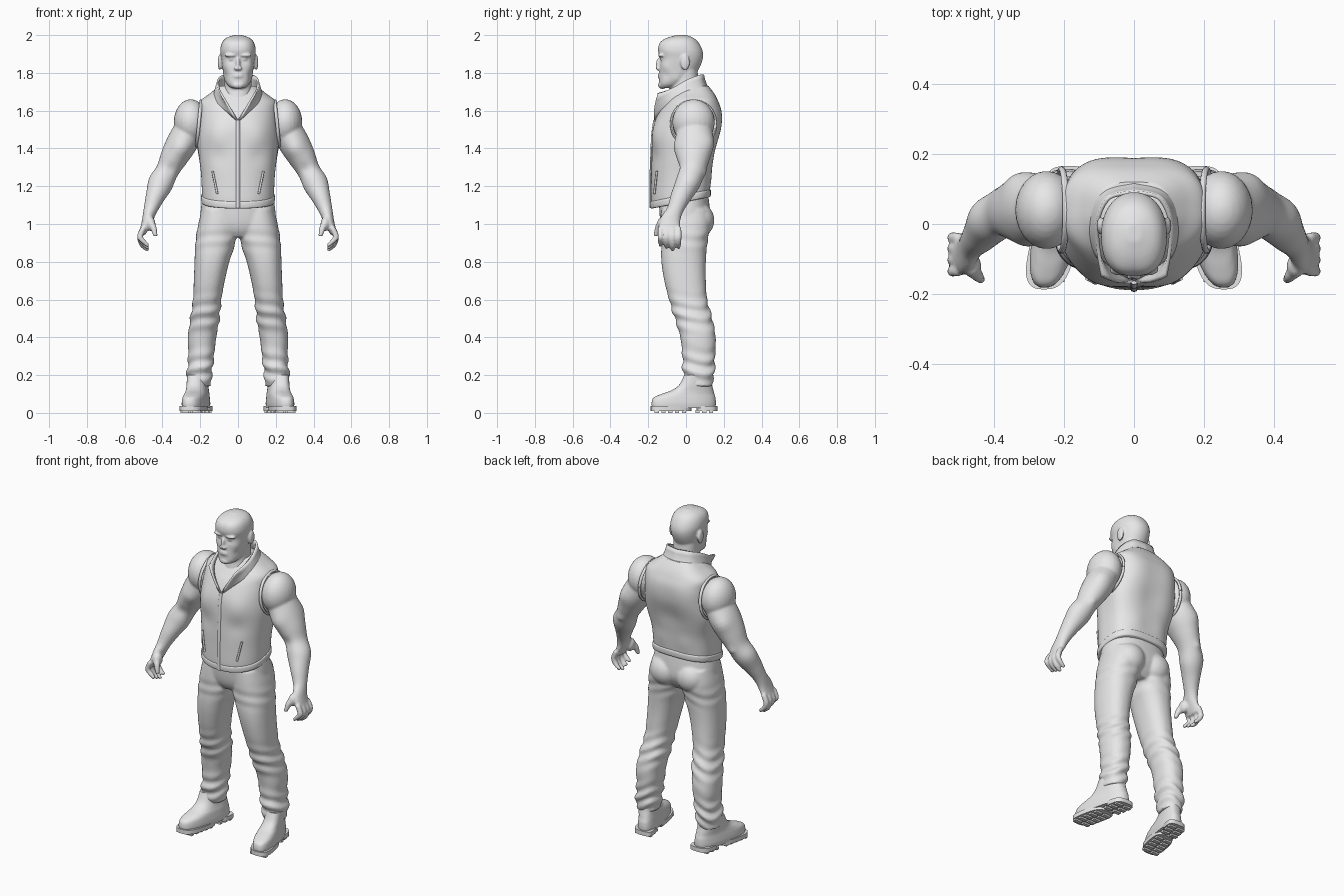
import bpy, bmesh, math
from mathutils import Vector, Matrix

cube = bpy.data.objects.get("Cube")
if cube:
    bpy.data.objects.remove(cube, do_unlink=True)

grey = bpy.data.materials.new("plain_grey")
grey.use_nodes = True
grey.diffuse_color = (0.8, 0.8, 0.8, 1)
for node in grey.node_tree.nodes:
    if node.type == 'BSDF_PRINCIPLED':
        node.inputs["Base Color"].default_value = grey.diffuse_color


def spline(rows, steps):
    """Smoothly interpolate a short list of rows."""
    out, last = [], len(rows) - 1
    for i in range(last):
        quad = [rows[max(i - 1, 0)], rows[i], rows[i + 1], rows[min(i + 2, last)]]
        for k in range(steps):
            t = k / steps
            out.append([(2*q + (r - p)*t + (2*p - 5*q + 4*r - s)*t*t + (3*q - p - 3*r + s)*t**3) / 2
                        for p, q, r, s in zip(*quad)])
    out.append(list(rows[last]))
    return out


def skin(bm, rings):
    """Bridge point rings into a closed skin with capped ends."""
    loops = [[bm.verts.new(point) for point in ring] for ring in rings]
    count = len(loops[0])
    for low, high in zip(loops, loops[1:]):
        for i in range(count):
            j = (i + 1) % count
            bm.faces.new((low[i], low[j], high[j], high[i]))
    bm.faces.new(loops[0][::-1])
    bm.faces.new(loops[-1])


def power(value, exponent):
    return math.copysign(abs(value) ** (2 / exponent), value)


def loft(bm, rows, front=2.3, back=2.3, steps=5, segs=48, warp=None):
    """Stack horizontal sections: height, centre x, half width, front y, back y."""
    rings = []
    for z, cx, rx, yf, yb in spline(rows, steps):
        ring = []
        for i in range(segs):
            a = math.tau * i / segs
            c, s = math.cos(a), math.sin(a)
            shape = back if s > 0 else front
            point = Vector((cx + rx * power(c, shape),
                            (yf + yb) / 2 + (yb - yf) / 2 * power(s, shape), z))
            ring.append(warp(point, c, s) if warp else point)
        rings.append(ring)
    skin(bm, rings)


def tube(bm, rows, axis=(0, 1, 0), steps=5, segs=20):
    """Sweep an oval along a path: x, y, z, radius across, radius along axis."""
    path = spline(rows, steps)
    rings = []
    for i, (x, y, z, ra, rb) in enumerate(path):
        ahead, behind = path[min(i + 1, len(path) - 1)], path[max(i - 1, 0)]
        t = (Vector(ahead[:3]) - Vector(behind[:3])).normalized()
        u = t.cross(Vector(axis)).normalized()
        v = t.cross(u)
        rings.append([Vector((x, y, z)) + u * ra * math.cos(math.tau * k / segs)
                      + v * rb * math.sin(math.tau * k / segs) for k in range(segs)])
    skin(bm, rings)


def blob(bm, centre, radii):
    matrix = Matrix.Translation(centre) @ Matrix.Diagonal((*radii, 1))
    bmesh.ops.create_uvsphere(bm, u_segments=24, v_segments=16, radius=1, matrix=matrix)


def sculpt(bm, x, y, z, reach, amount):
    """Swell or hollow the surface softly on both sides of the body."""
    bmesh.ops.recalc_face_normals(bm, faces=bm.faces)
    bm.normal_update()
    for v in bm.verts:
        spot = Vector((abs(v.co.x), v.co.y, v.co.z)) - Vector((x, y, z))
        v.co += v.normal * amount * math.exp(-spot.length_squared / reach ** 2)


def mirror(bm):
    copy = bmesh.ops.duplicate(bm, geom=bm.verts[:] + bm.edges[:] + bm.faces[:])
    for item in copy["geom"]:
        if isinstance(item, bmesh.types.BMVert):
            item.co.x *= -1


def finish(name, bm, voxel=0, pair=False):
    """Make the object, or a left and right pair, with an optional fused skin."""
    for side in ("left_", "right_") if pair else ("",):
        if side == "right_":
            bmesh.ops.scale(bm, vec=(-1, 1, 1), verts=bm.verts)
        bmesh.ops.recalc_face_normals(bm, faces=bm.faces)
        mesh = bpy.data.meshes.new(side + name)
        bm.to_mesh(mesh)
        mesh.materials.append(grey)
        obj = bpy.data.objects.new(side + name, mesh)
        bpy.context.collection.objects.link(obj)
        bpy.ops.object.select_all(action='DESELECT')
        obj.select_set(True)
        bpy.context.view_layer.objects.active = obj
        bpy.ops.object.shade_smooth_by_angle(angle=math.radians(50))
        if voxel:
            fuse = obj.modifiers.new("fuse", 'REMESH')
            fuse.mode, fuse.voxel_size, fuse.use_smooth_shade = 'VOXEL', voxel, True
            soft = obj.modifiers.new("soften", 'SMOOTH')
            soft.factor, soft.iterations = 0.5, 3
    bm.free()


# Head with face, ears and neck
bm = bmesh.new()
loft(bm, [(1.72, 0, .035, -.135, -.07), (1.74, 0, .058, -.142, -.02), (1.78, 0, .074, -.142, .04),
          (1.83, 0, .083, -.14, .073), (1.88, 0, .09, -.139, .09), (1.92, 0, .094, -.147, .087),
          (1.96, 0, .085, -.135, .067), (1.985, 0, .062, -.1, .04), (2, 0, .02, -.05, 0)], 2.5, 2.1)
for spot in [(.035, -.14, 1.872, .017, -.012), (.06, -.11, 1.835, .025, .005), (.055, -.1, 1.79, .02, -.006),
             (.03, -.13, 1.95, .04, .004), (.08, -.05, 1.76, .025, .005)]:
    sculpt(bm, *spot)
blob(bm, (.038, -.13, 1.893), (.035, .019, .009))
blob(bm, (.034, -.128, 1.872), (.013, .01, .008))
blob(bm, (.096, -.005, 1.855), (.011, .025, .042))
blob(bm, (.01, -.148, 1.824), (.011, .013, .01))
mirror(bm)
blob(bm, (0, -.143, 1.845), (.012, .017, .035))
blob(bm, (0, -.125, 1.735), (.036, .024, .02))
for lip in (1.779, 1.791):
    blob(bm, (0, -.138, lip), (.028, .012, .006))
loft(bm, [(1.55, 0, .1, -.11, .08), (1.64, 0, .08, -.095, .08), (1.72, 0, .073, -.08, .07),
          (1.82, 0, .073, -.07, .06)])
finish("head", bm, .006)


# Sleeveless vest, its hem tilted down towards the front
def tilt(p, c, s):
    p.z += .2 * p.y * max(0, min(1, (1.5 - p.z) / .3))
    return p


bm = bmesh.new()
loft(bm, [(1.12, 0, .186, -.178, .123), (1.16, 0, .19, -.186, .127), (1.26, 0, .195, -.184, .137),
          (1.35, 0, .205, -.182, .155), (1.45, 0, .215, -.178, .177), (1.53, 0, .21, -.168, .187),
          (1.6, 0, .205, -.14, .186), (1.65, 0, .2, -.105, .17), (1.69, 0, .15, -.075, .15),
          (1.73, 0, .1, -.05, .12)], 2.2, 3, 6, 80, tilt)
for spot in [(.1, -.15, 1.47, .07, .012), (.1, -.16, 1.36, .05, -.006), (.11, .18, 1.55, .08, .006),
             (0, .18, 1.4, .08, -.012), (.2, .08, 1.4, .07, .008), (.08, .14, 1.24, .05, .005)]:
    sculpt(bm, *spot)
finish("vest", bm)

bm = bmesh.new()
loft(bm, [(1.118, 0, .189, -.182, .127), (1.124, 0, .194, -.188, .131), (1.15, 0, .195, -.189, .132),
          (1.157, 0, .19, -.184, .127)], 2.2, 3, 3, 80, tilt)
finish("vest_hem", bm)

bm = bmesh.new()
tube(bm, [(0, -.188, 1.085, .01, .006), (0, -.188, 1.22, .01, .006), (0, -.183, 1.36, .01, .006),
          (0, -.178, 1.47, .01, .006), (0, -.165, 1.55, .01, .008)], segs=8)
finish("vest_zipper", bm)

bm = bmesh.new()
tube(bm, [(.135, -.155, 1.28, .006, .006), (.11, -.168, 1.16, .006, .006)], segs=8)
finish("vest_pocket", bm, pair=True)

bm = bmesh.new()
tube(bm, [(.207 - .012 * math.sin(a), .04 + .117 * math.cos(a), 1.53 + .122 * math.sin(a), .008, .009)
          for a in [math.tau * i / 24 for i in range(25)]], (1, 0, 0), 2, 8)
finish("armhole_trim", bm, pair=True)

# Stand-up collar, open in a V at the throat
bm = bmesh.new()
top = spline([(0, .09, 1.79), (.07, .075, 1.79), (.103, .01, 1.765), (.102, -.07, 1.72), (.09, -.15, 1.69)], 6)
base = spline([(0, .135, 1.69), (.1, .1, 1.69), (.13, 0, 1.67), (.105, -.09, 1.62), (.005, -.165, 1.55)], 6)
rows = []
for a, b in zip(top, base):
    rows.append([bm.verts.new(Vector(b).lerp(Vector(a), k / 4)
                              - Vector((0, .008, 0)) * math.sin(math.pi * k / 4)) for k in range(5)])
for one, two in zip(rows, rows[1:]):
    for k in range(4):
        bm.faces.new((one[k], two[k], two[k + 1], one[k + 1]))
mirror(bm)
bmesh.ops.remove_doubles(bm, verts=bm.verts, dist=.0005)
finish("vest_collar", bm)
collar = bpy.context.object
thick = collar.modifiers.new("thickness", 'SOLIDIFY')
thick.thickness, thick.offset = .011, 0

# Muscular arms with hands
bm = bmesh.new()
tube(bm, [(.22, .04, 1.58, .07, .085), (.285, .045, 1.45, .082, .098), (.335, .04, 1.36, .074, .088),
          (.375, .03, 1.28, .06, .07), (.41, .005, 1.21, .064, .063), (.44, -.03, 1.14, .05, .053),
          (.465, -.06, 1.07, .036, .043), (.483, -.085, 1.01, .027, .055), (.507, -.087, .95, .018, .055)],
     segs=36)
for spot in [(.3, -.05, 1.4, .05, .014), (.34, .13, 1.43, .05, .012), (.43, .03, 1.23, .05, .01),
             (.36, -.04, 1.29, .03, -.008), (.38, .1, 1.27, .02, .008)]:
    sculpt(bm, *spot)
blob(bm, (.25, .04, 1.54), (.09, .112, .12))
for i in range(4):
    y, drop = -.135 + .032 * i, .012 * abs(i - 2)
    tube(bm, [(.5, y, .98, .015, .015), (.519, y, .935, .016, .016), (.507, y, .89 + drop, .014, .014),
              (.474, y, .86 + drop, .01, .01)], segs=12)
tube(bm, [(.478, -.11, 1.03, .02, .02), (.45, -.145, .985, .018, .018), (.436, -.16, .935, .011, .011)], segs=12)
blob(bm, (.462, -.12, 1), (.025, .035, .038))
finish("arm", bm, .007, pair=True)


# Trousers with folds gathered at the knees and ankles
def folds(p, c, s):
    wave = 0
    for z, spread, depth in ((.23, .08, .008), (.52, .08, .006), (.92, .05, .003)):
        wave += depth * math.exp(-((p.z - z) / spread) ** 2)
    wave *= math.sin(85 * p.z + 2.5 * c + 2 * s * c)
    return p + Vector((c, s, 0)) * wave


bm = bmesh.new()
loft(bm, [(.14, .205, .062, 0, .135), (.2, .205, .066, -.015, .148), (.3, .195, .068, -.02, .153),
          (.4, .19, .075, -.03, .157), (.5, .175, .077, -.06, .138), (.6, .163, .075, -.09, .112),
          (.7, .152, .082, -.115, .105), (.8, .138, .092, -.13, .105), (.9, .12, .106, -.132, .113),
          (1, .108, .102, -.135, .13), (1.08, .1, .09, -.13, .12)], steps=10, warp=folds)
blob(bm, (.088, .07, 1.02), (.09, .08, .09))
mirror(bm)
loft(bm, [(.93, 0, .1, -.1, .08), (.97, 0, .17, -.125, .11), (1.03, 0, .2, -.138, .13),
          (1.15, 0, .186, -.145, .118)])
finish("trousers", bm, .008)


# Boots turned slightly outward, with lugged soles and separate heels
def toe_out(p, c, s):
    p.x -= .2 * p.y
    return p


bm = bmesh.new()
loft(bm, [(.025, .22, .061, -.178, .155), (.05, .22, .063, -.182, .158), (.08, .22, .06, -.172, .156),
          (.1, .22, .057, -.13, .15), (.12, .222, .054, -.075, .145), (.15, .225, .053, -.035, .138),
          (.2, .225, .053, -.01, .133)], 2.5, 2.5, warp=toe_out)
finish("boot", bm, pair=True)

bm = bmesh.new()
for yf, yb, half in ((-.187, .03, .066), (.055, .166, .06)):
    loft(bm, [(.01, .22, half, yf, yb), (.036, .22, half, yf, yb)], 2.8, 3.2, 1, warp=toe_out)
for i in range(9):
    y = -.155 + .036 * i
    if i != 5:
        for x in (-.03, .03):
            spot = Matrix.Translation((.22 + x - .2 * y, y, .007))
            bmesh.ops.create_cube(bm, size=1, matrix=spot @ Matrix.Diagonal((.045, .022, .014, 1)))
finish("boot_sole", bm, pair=True)
